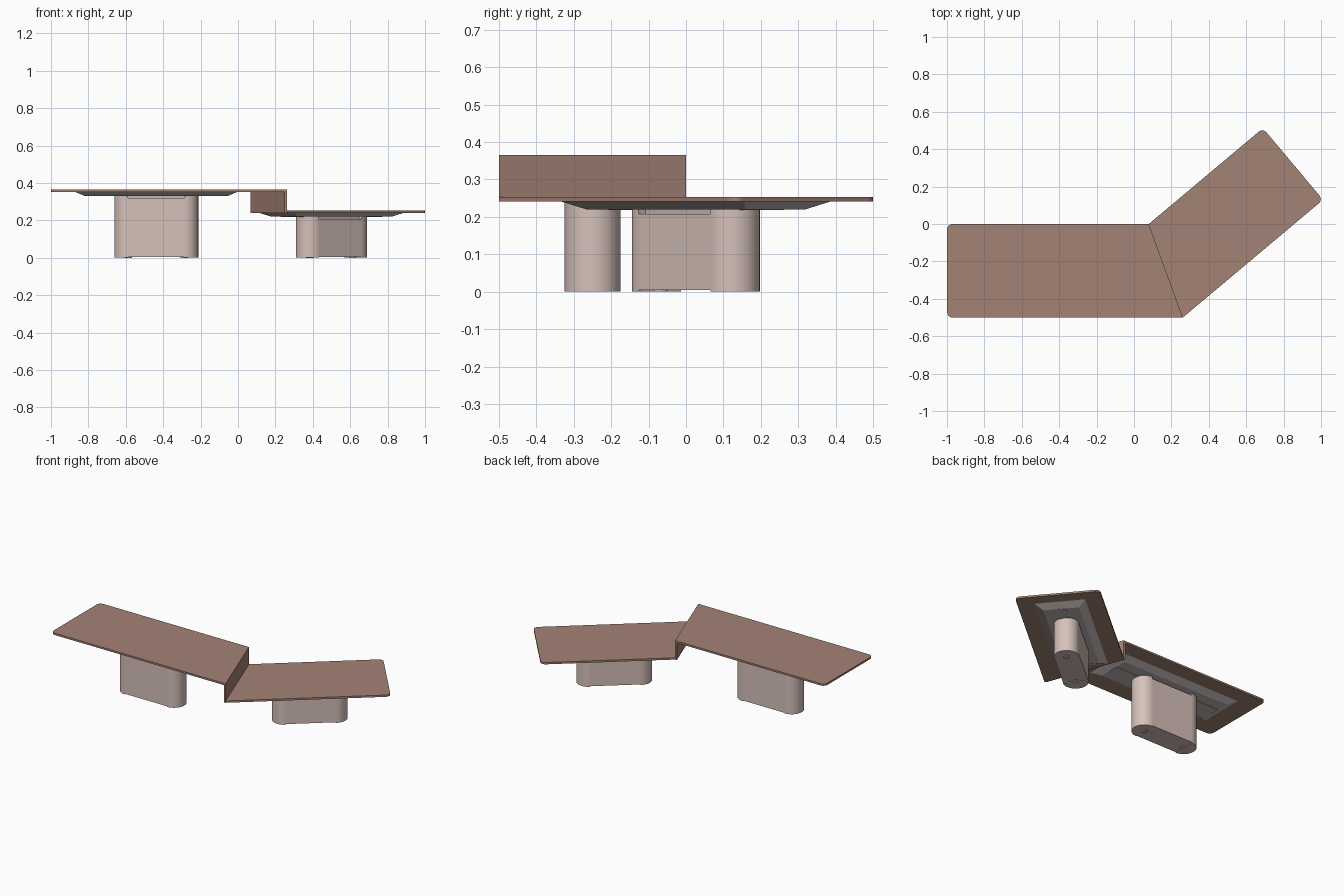
import bpy, bmesh, math
from mathutils import Vector, Matrix

if "Cube" in bpy.data.objects:
    bpy.data.objects.remove(bpy.data.objects["Cube"])


def mat(name, rgb):
    m = bpy.data.materials.new(name)
    lin = [((c / 255 + 0.055) / 1.055) ** 2.4 for c in rgb]
    m.diffuse_color = (*lin, 1)
    m.use_nodes = True
    m.node_tree.nodes["Principled BSDF"].inputs["Base Color"].default_value = m.diffuse_color
    return m


BROWN = mat("brown_top", (163, 130, 117))
PINK = mat("pale_pink_leg", (214, 193, 186))
GREY = mat("pale_grey_frame", (196, 184, 182))

# Both tops meet at the middle of a mitred joint; local x runs along each top
JOINT = Vector((0.17, -0.25, 0))
STRAIGHT = Matrix.Translation(JOINT)
TURNED = STRAIGHT @ Matrix.Rotation(math.radians(40), 4, 'Z')
M = 0.25 * math.tan(math.radians(20))


def rounded(pts, steps=8):
    """Outline from (x, y, radius) corners, rounding where radius > 0."""
    out = []
    for i, (x, y, r) in enumerate(pts):
        p = Vector((x, y))
        if r == 0:
            out.append(p)
            continue
        a = (Vector(pts[i - 1][:2]) - p).normalized()
        b = (Vector(pts[(i + 1) % len(pts)][:2]) - p).normalized()
        c = p + (a + b) * r          # right-angled corners only
        for k in range(steps + 1):
            t = k / steps * math.pi / 2
            out.append(c - b * r * math.cos(t) - a * r * math.sin(t))
    return out


def loft(name, low, high, z0, z1, frame, material, smooth=False):
    """Closed solid between two outlines with equal point counts."""
    bm = bmesh.new()
    lo = [bm.verts.new((p[0], p[1], z0)) for p in low]
    hi = [bm.verts.new((p[0], p[1], z1)) for p in high]
    bm.faces.new(lo)
    bm.faces.new(hi)
    n = len(lo)
    for i in range(n):
        j = (i + 1) % n
        bm.faces.new((lo[i], lo[j], hi[j], hi[i]))
    bmesh.ops.recalc_face_normals(bm, faces=bm.faces)
    bm.transform(frame)
    me = bpy.data.meshes.new(name)
    bm.to_mesh(me)
    bm.free()
    ob = bpy.data.objects.new(name, me)
    bpy.context.collection.objects.link(ob)
    me.materials.append(material)
    if smooth:
        bpy.ops.object.select_all(action='DESELECT')
        ob.select_set(True)
        bpy.context.view_layer.objects.active = ob
        bpy.ops.object.shade_smooth_by_angle(angle=math.radians(30))
    return ob


def prism(name, pts, z0, z1, frame, material, smooth=False):
    return loft(name, pts, pts, z0, z1, frame, material, smooth)


def rect(cx, a, b):
    return [(cx - a, -b), (cx + a, -b), (cx + a, b), (cx - a, b)]


def arc(cx, r, start, end, n):
    return [(cx + r * math.cos(start + (end - start) * k / n),
             r * math.sin(start + (end - start) * k / n)) for k in range(n + 1)]


def support(label, cx, half_len, top, frame):
    """Tapered under-frame and oblong leg centred at local x = cx."""
    under = top - 0.021
    loft(label + "_under_frame", rect(cx, half_len - 0.05, 0.105),
         rect(cx, half_len, 0.15), under, top, frame, GREY)
    prism(label + "_frame_rail", rect(cx, half_len - 0.05, 0.03),
          under - 0.002, under, frame, GREY)
    h, r = 0.15, 0.0745
    # flat panel between the two rounded ends, with small gaps above and below
    prism(label + "_leg_panel", rect(cx, h, r), 0.005, under - 0.012, frame, PINK)
    prism(label + "_leg_bracket", rect(cx, h, 0.05), under - 0.012, under, frame, GREY)
    for side, s in (("near", -1), ("far", 1)):
        start = -math.pi / 2 if s > 0 else math.pi / 2
        prism(f"{label}_leg_{side}_end", arc(cx + s * h, r, start, start + math.pi, 24),
              0.001, under, frame, PINK, True)
        prism(f"{label}_leg_{side}_foot",
              arc(cx + s * h, 0.02, 0, math.tau, 24)[:-1], 0, 0.006, frame, GREY, True)


# High top, left end rounded, right end mitred
prism("high_top", rounded([(-1.17, -0.25, 0.03), (M, -0.25, 0), (-M, 0.25, 0),
                           (-1.17, 0.25, 0.03)]), 0.353, 0.365, STRAIGHT, BROWN)
# Upright panel dropping from the high top to the low top
prism("riser_panel", [(M, -0.25), (-M, 0.25), (-M - 0.013, 0.25), (M - 0.013, -0.25)],
      0.241, 0.353, STRAIGHT, BROWN)
# Low top, turned 40 degrees
prism("low_top", rounded([(-M, -0.25, 0), (0.888, -0.25, 0.03),
                          (0.888, 0.25, 0.03), (M, 0.25, 0)]), 0.241, 0.253, TURNED, BROWN)

support("high", -0.607, 0.435, 0.353, STRAIGHT)
support("low", 0.43, 0.38, 0.241, TURNED)
